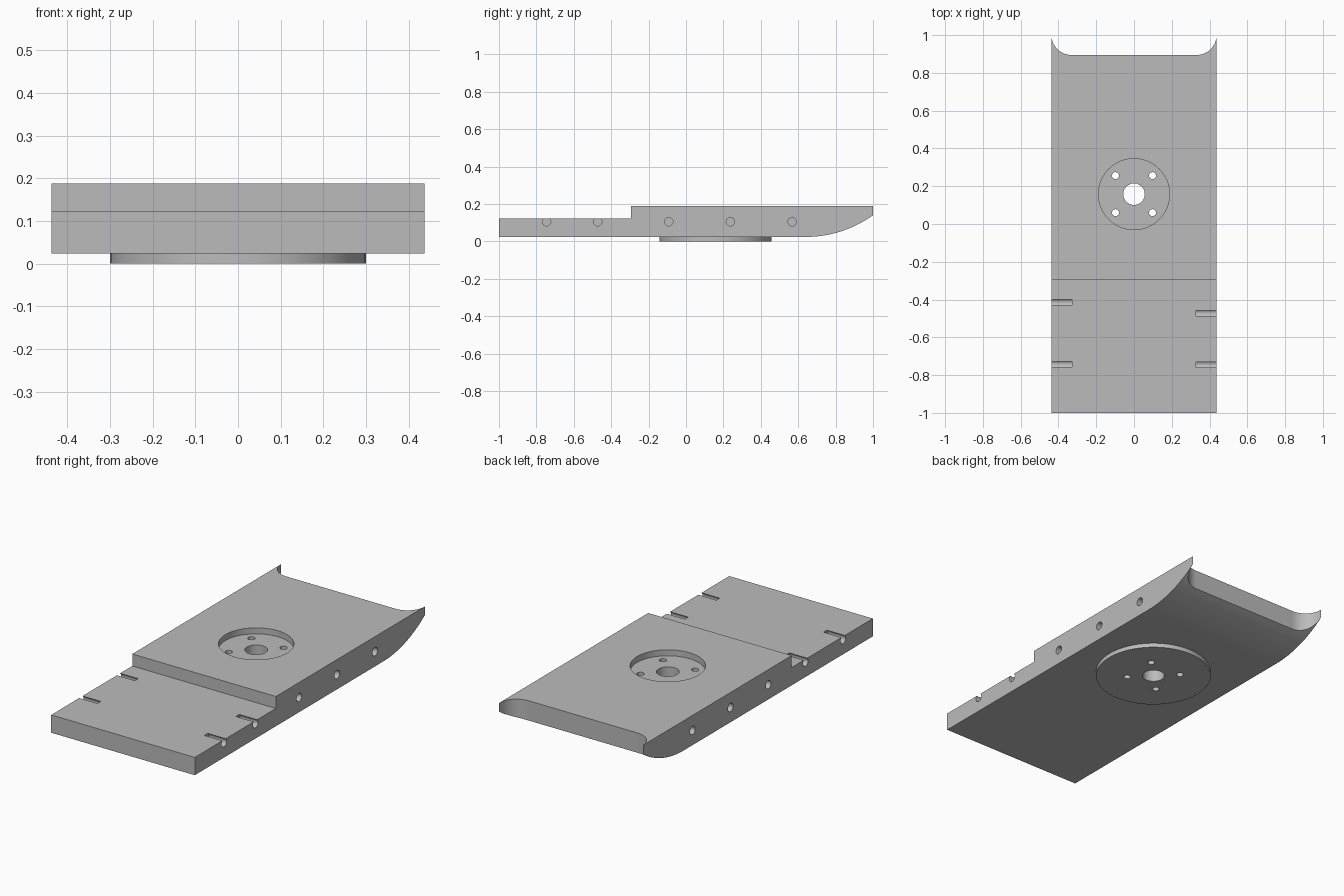
import bpy, bmesh, math
from mathutils import Matrix, Vector

cube = bpy.data.objects.get("Cube")
if cube:
    bpy.data.objects.remove(cube, do_unlink=True)

HALF_W, BASE, STEP, TOP = 0.437, 0.024, 0.122, 0.188
HUB_Y = 0.158

grey = bpy.data.materials.new("grey")
grey.use_nodes = True
colour = (0.5, 0.5, 0.5, 1)
grey.diffuse_color = colour
grey.node_tree.nodes["Principled BSDF"].inputs["Base Color"].default_value = colour


def finish(name, bm):
    bmesh.ops.recalc_face_normals(bm, faces=bm.faces)
    mesh = bpy.data.meshes.new(name)
    bm.to_mesh(mesh)
    bm.free()
    mesh.materials.append(grey)
    obj = bpy.data.objects.new(name, mesh)
    bpy.context.collection.objects.link(obj)
    return obj


def prism(name, points, direction):
    """Extrude a closed outline along a direction."""
    bm = bmesh.new()
    face = bm.faces.new([bm.verts.new(p) for p in points])
    new = bmesh.ops.extrude_face_region(bm, geom=[face])["geom"]
    verts = [v for v in new if isinstance(v, bmesh.types.BMVert)]
    bmesh.ops.translate(bm, verts=verts, vec=direction)
    return finish(name, bm)


def cylinder(name, centre, radius, depth, sides=32, axis="Z"):
    bm = bmesh.new()
    matrix = Matrix.Translation(centre)
    if axis == "X":
        matrix = matrix @ Matrix.Rotation(math.pi / 2, 4, "Y")
    bmesh.ops.create_cone(bm, cap_ends=True, segments=sides, radius1=radius,
                          radius2=radius, depth=depth, matrix=matrix)
    return finish(name, bm)


def cut(obj, cutters):
    for cutter in cutters:
        cutter.hide_render = True
        mod = obj.modifiers.new("cut", "BOOLEAN")
        mod.operation, mod.solver, mod.object = "DIFFERENCE", "EXACT", cutter
        bpy.context.view_layer.objects.active = obj
        bpy.ops.object.modifier_apply(modifier=mod.name)


def shade(obj):
    """Smooth the curved walls and keep every axis-aligned face flat."""
    bpy.ops.object.select_all(action="DESELECT")
    obj.select_set(True)
    bpy.context.view_layer.objects.active = obj
    bpy.ops.object.shade_smooth_by_angle(angle=math.radians(30))
    for poly in obj.data.polygons:
        if max(abs(c) for c in poly.normal) > 0.99999:
            poly.use_smooth = False


# Stepped deck with an upswept rear underside
run, rise = 0.36, 0.116
radius = (run ** 2 + rise ** 2) / (2 * rise)
sweep = math.asin(run / radius)
outline = [(-1, BASE)]
for i in range(25):
    a = sweep * i / 24
    outline.append((1 - run + radius * math.sin(a), BASE + radius * (1 - math.cos(a))))
outline += [(1, TOP), (-0.295, TOP), (-0.295, STEP), (-1, STEP)]
deck = prism("deck", [(-HALF_W, y, z) for y, z in outline], Vector((2 * HALF_W, 0, 0)))

# Round base under the deck
base = cylinder("base_disc", (0, HUB_Y, BASE / 2), 0.3, BASE, 96)

# Rear bay with rounded corners, leaving a horn on each side
r = 0.105
bay = []
for side in (-1, 1):
    arc = [(side * (HALF_W - r + r * math.cos(a)), 1 - r * math.sin(a))
           for a in (math.pi / 2 * i / 16 for i in range(17))]
    bay += arc if side < 0 else arc[::-1]
bay += [(HALF_W, 1.1), (-HALF_W, 1.1)]
bay_cutter = prism("bay_cutter", [(x, y, -0.1) for x, y in bay], Vector((0, 0, 0.5)))

# Hub recess, centre bore and bolt holes
recess = cylinder("recess_cutter", (0, HUB_Y, TOP + 0.067), 0.188, 0.2, 64)
bores = [cylinder("bore_cutter", (0, HUB_Y, 0.1), 0.057, 0.6, 48)]
for sx in (-1, 1):
    for sy in (-1, 1):
        bores.append(cylinder("bolt_cutter", (sx * 0.098, HUB_Y + sy * 0.098, 0.1), 0.0185, 0.6, 24))

# Blind side holes, breaking through the top of the low step as slots
side_holes = []
for side, low in ((-1, (-0.742, -0.415)), (1, (-0.745, -0.472))):
    for y in low + (-0.092, 0.237, 0.567):
        side_holes.append(cylinder("side_hole_cutter", (side * (HALF_W + 0.0), y, 0.105),
                                   0.0225, 0.22, 24, "X"))

cut(deck, [bay_cutter, recess] + bores + side_holes)
cut(base, bores)
for cutter in [bay_cutter, recess] + bores + side_holes:
    bpy.data.objects.remove(cutter, do_unlink=True)
for part in (deck, base):
    shade(part)
